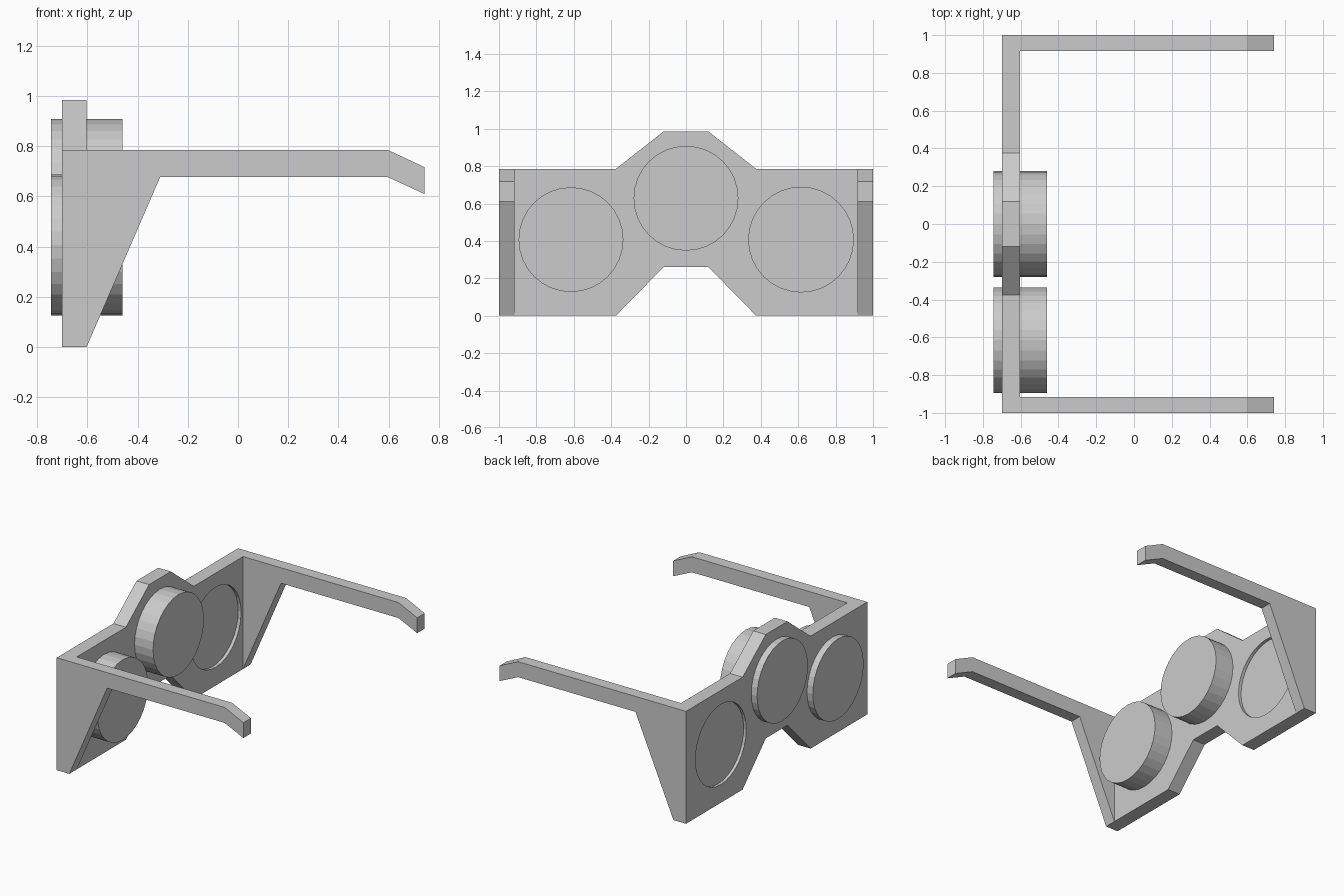
import bpy, math

if "Cube" in bpy.data.objects:
    bpy.data.objects.remove(bpy.data.objects["Cube"])

R = 0.28  # lens radius


def prism(name, pts, lo, hi, to3d):
    """Extrude a 2D profile between lo and hi along the remaining axis."""
    n = len(pts)
    verts = [to3d(a, b, d) for d in (lo, hi) for a, b in pts]
    faces = [tuple(range(n)), tuple(range(2 * n - 1, n - 1, -1))]
    faces += [(i, i + n, (i + 1) % n + n, (i + 1) % n) for i in range(n)]
    mesh = bpy.data.meshes.new(name)
    mesh.from_pydata(verts, [], faces)
    obj = bpy.data.objects.new(name, mesh)
    bpy.context.collection.objects.link(obj)
    # make the normals face outwards
    bpy.context.view_layer.objects.active = obj
    bpy.ops.object.mode_set(mode='EDIT')
    bpy.ops.mesh.select_all(action='SELECT')
    bpy.ops.mesh.normals_make_consistent(inside=False)
    bpy.ops.object.mode_set(mode='OBJECT')
    return obj


def disc(name, y, z, x0, x1):
    bpy.ops.mesh.primitive_cylinder_add(vertices=32, radius=R, depth=x1 - x0,
                                        location=((x0 + x1) / 2, y, z),
                                        rotation=(0, math.pi / 2, 0))
    obj = bpy.context.object
    obj.name = name
    return obj


def boolean(target, tool, operation):
    tool.hide_render = True
    mod = target.modifiers.new("cut", 'BOOLEAN')
    mod.operation, mod.solver, mod.object = operation, 'EXACT', tool
    bpy.context.view_layer.objects.active = target
    bpy.ops.object.modifier_apply(modifier=mod.name)
    bpy.data.objects.remove(tool)


# front plate with raised centre and nose notch
half = [(0.12, 0.26), (0.375, 0), (1, 0), (1, 0.785), (0.375, 0.785), (0.12, 0.985)]
outline = half + [(-y, z) for y, z in reversed(half)]
frame = prism("frame", outline, -0.70, -0.603, lambda y, z, x: (x, y, z))

# side arms with gusset and bent tip, merged into the plate
arm = [(-0.70, 0), (-0.603, 0), (-0.31, 0.677), (0.597, 0.677), (0.742, 0.61),
       (0.742, 0.717), (0.597, 0.785), (-0.70, 0.785)]
for lo, hi in ((-1, -0.917), (0.917, 1)):
    side = prism("arm", arm, lo, hi, lambda x, z, y: (x, y, z))
    boolean(frame, side, 'UNION')

# hole for the recessed lens
boolean(frame, disc("hole_cutter", 0.615, 0.407, -0.8, -0.5), 'DIFFERENCE')

# lenses: two thick, one thin and recessed
disc("thick_lens", -0.615, 0.407, -0.745, -0.46)
disc("centre_lens", 0, 0.628, -0.745, -0.46)
disc("recessed_lens", 0.615, 0.407, -0.68, -0.625)
